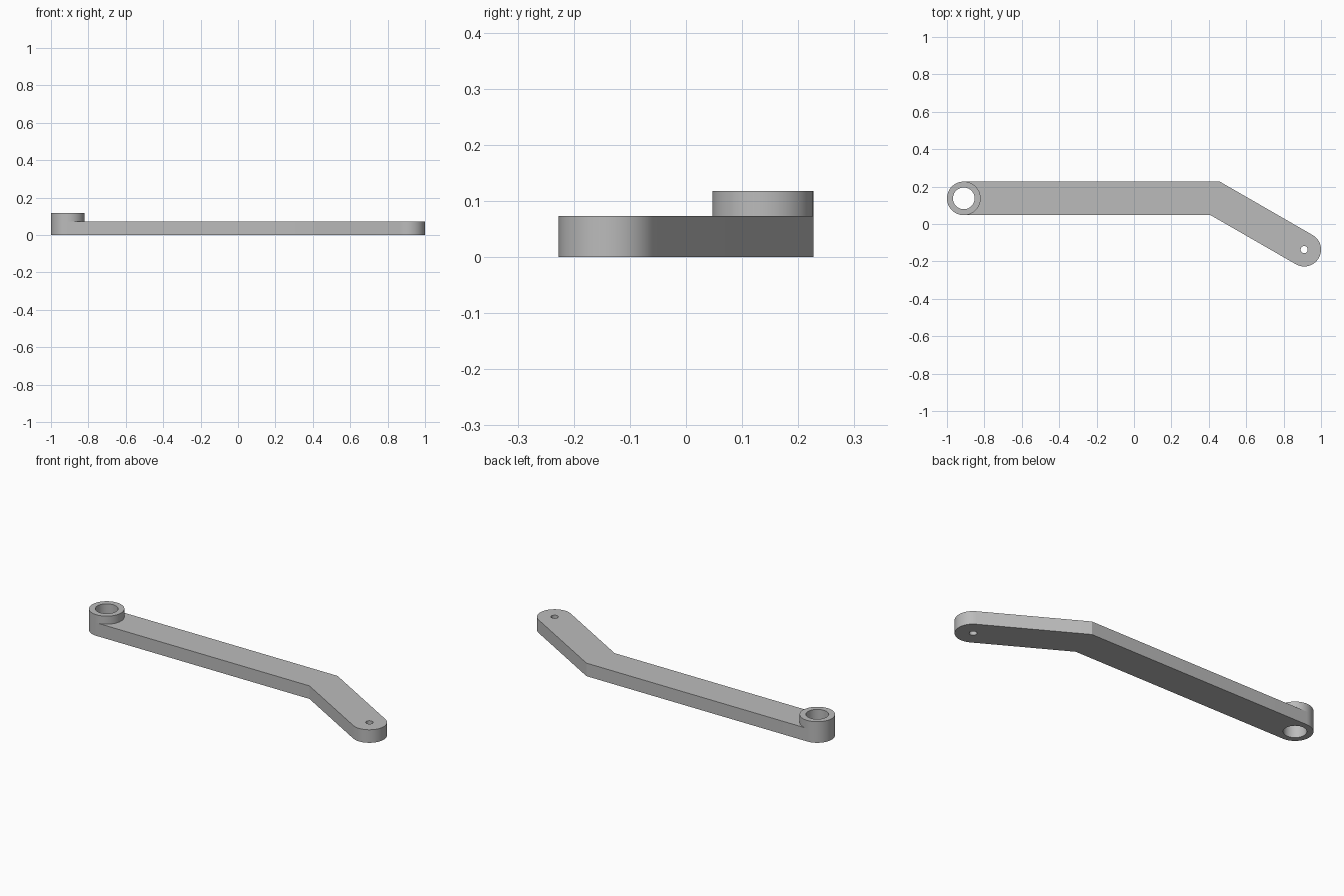
import bpy, bmesh, math
from mathutils import Vector

cube = bpy.data.objects.get("Cube")
if cube:
    bpy.data.objects.remove(cube, do_unlink=True)

RADIUS = 0.09
ARM_TOP, COLLAR_TOP = 0.073, 0.118
SOCKET = Vector((-0.91, 0.137))
BEND = Vector((0.434, 0.137))
TIP = Vector((0.91, -0.137))

grey = bpy.data.materials.new("plain_grey")
grey.use_nodes = True
colour = (0.5, 0.5, 0.5, 1)
grey.diffuse_color = colour
grey.node_tree.nodes["Principled BSDF"].inputs["Base Color"].default_value = colour


def arc(centre, radius, start, sweep, steps):
    """Points along an arc, both ends included."""
    return [centre + radius * Vector((math.cos(a), math.sin(a)))
            for a in (start + sweep * i / steps for i in range(steps + 1))]


def circle(centre, radius, steps=64):
    return arc(centre, radius, 0, math.tau, steps)[:-1]


def plate(name, loops, bottom, top):
    """Extrude an outline with holes into a solid plate."""
    curve = bpy.data.curves.new(name + "_profile", "CURVE")
    curve.dimensions = "2D"
    curve.fill_mode = "BOTH"
    curve.extrude = (top - bottom) / 2
    for loop in loops:
        spline = curve.splines.new("POLY")
        spline.points.add(len(loop) - 1)
        for point, p in zip(spline.points, loop):
            point.co = (p.x, p.y, 0, 1)
        spline.use_cyclic_u = True
    profile = bpy.data.objects.new(name + "_profile", curve)
    bpy.context.collection.objects.link(profile)
    graph = bpy.context.evaluated_depsgraph_get()
    mesh = bpy.data.meshes.new_from_object(profile.evaluated_get(graph))
    bpy.data.objects.remove(profile, do_unlink=True)
    bpy.data.curves.remove(curve)

    # Weld the caps to the walls and lift to the right height
    bm = bmesh.new()
    bm.from_mesh(mesh)
    bmesh.ops.remove_doubles(bm, verts=bm.verts, dist=0.0001)
    bmesh.ops.translate(bm, verts=bm.verts, vec=(0, 0, (bottom + top) / 2))
    bmesh.ops.recalc_face_normals(bm, faces=bm.faces)
    bm.to_mesh(mesh)
    bm.free()
    mesh.materials.clear()
    mesh.materials.append(grey)
    obj = bpy.data.objects.new(name, mesh)
    bpy.context.collection.objects.link(obj)
    bpy.ops.object.select_all(action="DESELECT")
    obj.select_set(True)
    bpy.context.view_layer.objects.active = obj
    bpy.ops.object.shade_smooth_by_angle(angle=math.radians(25))
    return obj


# Bent arm: rounded at both ends, mitred at the bend
run = TIP - BEND
angle = math.atan2(run.y, run.x)
mitre = Vector((-math.tan(angle / 2), 1)) * RADIUS
outline = (arc(SOCKET, RADIUS, math.pi / 2, math.pi, 32)
           + [BEND - mitre]
           + arc(TIP, RADIUS, angle - math.pi / 2, math.pi, 32)
           + [BEND + mitre])
socket_hole = circle(SOCKET, 0.058)
pin_hole = circle(TIP, 0.019, 32)
plate("bent_arm", [outline, socket_hole, pin_hole], 0, ARM_TOP)

# Raised collar around the socket hole
plate("socket_collar", [circle(SOCKET, RADIUS), socket_hole], ARM_TOP, COLLAR_TOP)
